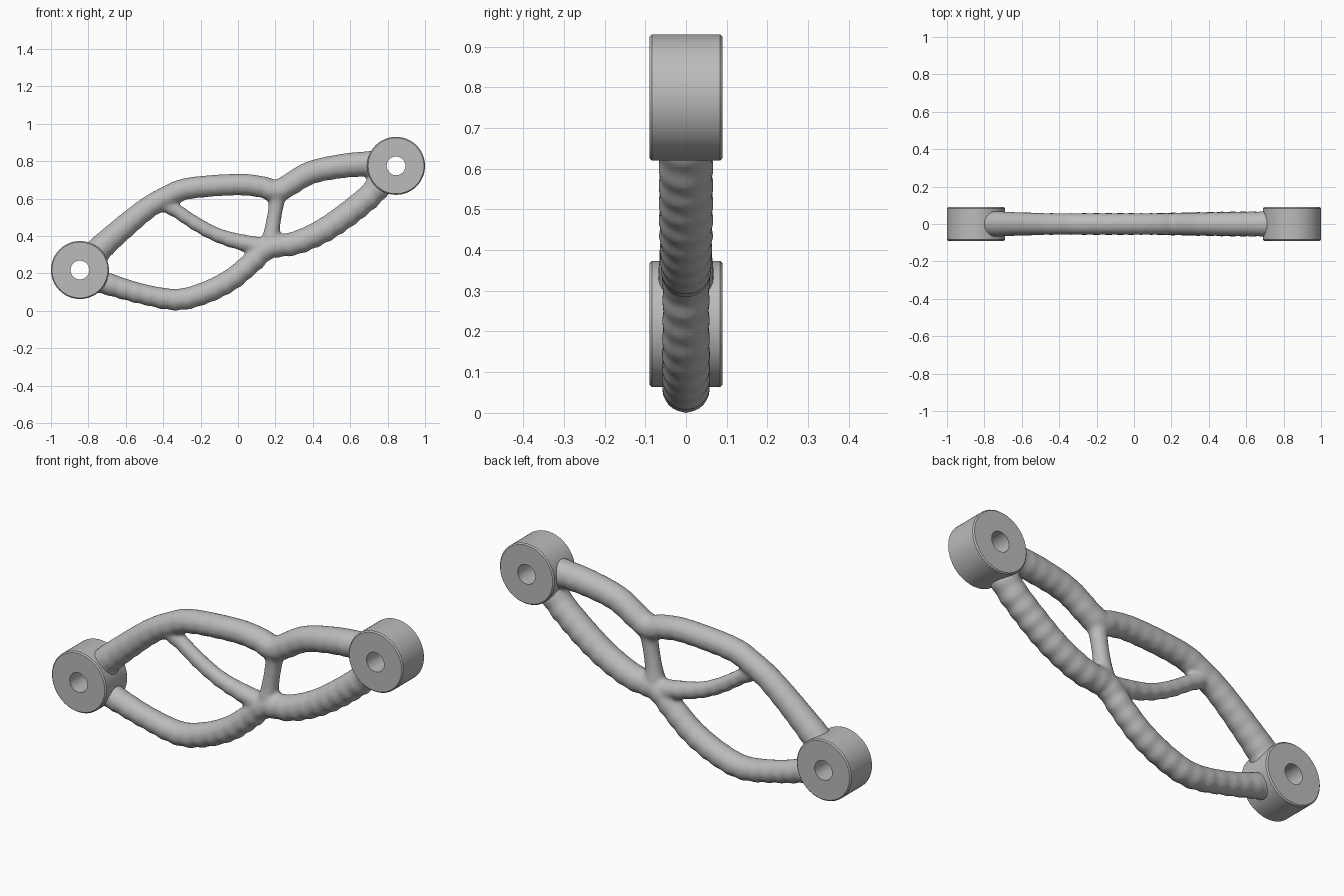
import bpy, bmesh, math
from mathutils import Vector

old = bpy.data.objects.get("Cube")
if old:
    bpy.data.objects.remove(old)

grey = bpy.data.materials.new("plain_grey")
grey.use_nodes = True
COLOUR = (0.5, 0.5, 0.5, 1)
grey.diffuse_color = COLOUR
grey.node_tree.nodes["Principled BSDF"].inputs["Base Color"].default_value = COLOUR


def make_object(name, bm):
    bmesh.ops.recalc_face_normals(bm, faces=bm.faces)
    mesh = bpy.data.meshes.new(name)
    bm.to_mesh(mesh)
    bm.free()
    mesh.materials.append(grey)
    obj = bpy.data.objects.new(name, mesh)
    bpy.context.collection.objects.link(obj)
    return obj


def bridge(bm, ring_a, ring_b):
    n = len(ring_a)
    for i in range(n):
        j = (i + 1) % n
        bm.faces.new((ring_a[i], ring_a[j], ring_b[j], ring_b[i]))


def spline(points, steps=14):
    """Smooth path through (x, z, radius) points."""
    pts = [Vector(p) for p in points]
    pts = [2 * pts[0] - pts[1]] + pts + [2 * pts[-1] - pts[-2]]
    path = []
    for a, b, c, d in zip(pts, pts[1:], pts[2:], pts[3:]):
        for s in range(steps):
            t = s / steps
            path.append(0.5 * (2 * b + (c - a) * t + (2 * a - 5 * b + 4 * c - d) * t ** 2
                               + (3 * b - a - 3 * c + d) * t ** 3))
    return path + [pts[-2]]


def add_strut(bm, points, ripple=0.05, pitch=0.07, sides=20):
    """Round rod with soft ripples along its underside."""
    path = spline(points)
    rings, travelled = [], 0
    for i, p in enumerate(path):
        before, after = path[max(i - 1, 0)], path[min(i + 1, len(path) - 1)]
        way = Vector((after.x - before.x, 0, after.y - before.y)).normalized()
        up = Vector((-way.z, 0, way.x))
        if i:
            travelled += (p - before).length
        wave = math.sin(math.tau * travelled / pitch)
        ring = []
        for k in range(sides):
            a = math.tau * k / sides
            r = p.z * (1 + ripple * wave * (0.55 - 0.45 * math.sin(a)))
            offset = (up * math.sin(a) + Vector((0, 1, 0)) * math.cos(a)) * r
            ring.append(bm.verts.new(Vector((p.x, 0, p.y)) + offset))
        if rings:
            bridge(bm, rings[-1], ring)
        rings.append(ring)
    bm.faces.new(rings[0])
    bm.faces.new(rings[-1])


# Branching frame, fused into one skin
frame = bmesh.new()
upper = [(-.77, .29, .075), (-.72, .35, .068), (-.51, .53, .06), (-.38, .61, .058), (-.26, .655, .058),
         (0, .675, .058), (.13, .662, .058), (.22, .645, .06), (.38, .735, .062), (.55, .773, .065),
         (.69, .785, .068), (.75, .785, .074)]
lower = [(-.76, .165, .07), (-.70, .145, .06), (-.52, .092, .055), (-.33, .06, .058), (-.18, .095, .059),
         (-.04, .165, .059), (.07, .255, .058), (.16, .335, .06), (.3, .36, .063), (.44, .42, .065),
         (.57, .505, .067), (.70, .61, .067), (.76, .68, .07)]
diagonal = [(-.42, .59, .05), (-.33, .535, .038), (-.2, .45, .038), (-.07, .39, .04), (.13, .34, .05)]
post = [(.215, .65, .056), (.205, .57, .041), (.185, .45, .041), (.17, .34, .056)]
add_strut(frame, upper, ripple=0.03)
add_strut(frame, lower)
add_strut(frame, diagonal)
add_strut(frame, post, ripple=0)
frame = make_object("branching_frame", frame)
remesh = frame.modifiers.new("Fuse", 'REMESH')
remesh.mode = 'VOXEL'
remesh.voxel_size = 0.011
remesh.use_smooth_shade = True
soften = frame.modifiers.new("Soften", 'SMOOTH')
soften.factor = 0.5
soften.iterations = 5

# End bosses with through holes
OUTER, HOLE, HALF, EDGE = 0.155, 0.05, 0.09, 0.006
profile = [(HOLE, -HALF), (OUTER - EDGE, -HALF), (OUTER, EDGE - HALF),
           (OUTER, HALF - EDGE), (OUTER - EDGE, HALF), (HOLE, HALF)]
for name, x, z in (("right_boss", -.845, .218), ("left_boss", .845, .775)):
    bm = bmesh.new()
    count = 64
    rings = [[bm.verts.new((x + r * math.cos(math.tau * k / count), y,
                            z + r * math.sin(math.tau * k / count))) for k in range(count)]
             for r, y in profile]
    for a, b in zip(rings, rings[1:] + rings[:1]):
        bridge(bm, a, b)
    boss = make_object(name, bm)
    bpy.ops.object.select_all(action='DESELECT')
    boss.select_set(True)
    bpy.context.view_layer.objects.active = boss
    bpy.ops.object.shade_smooth_by_angle(angle=math.radians(30))
